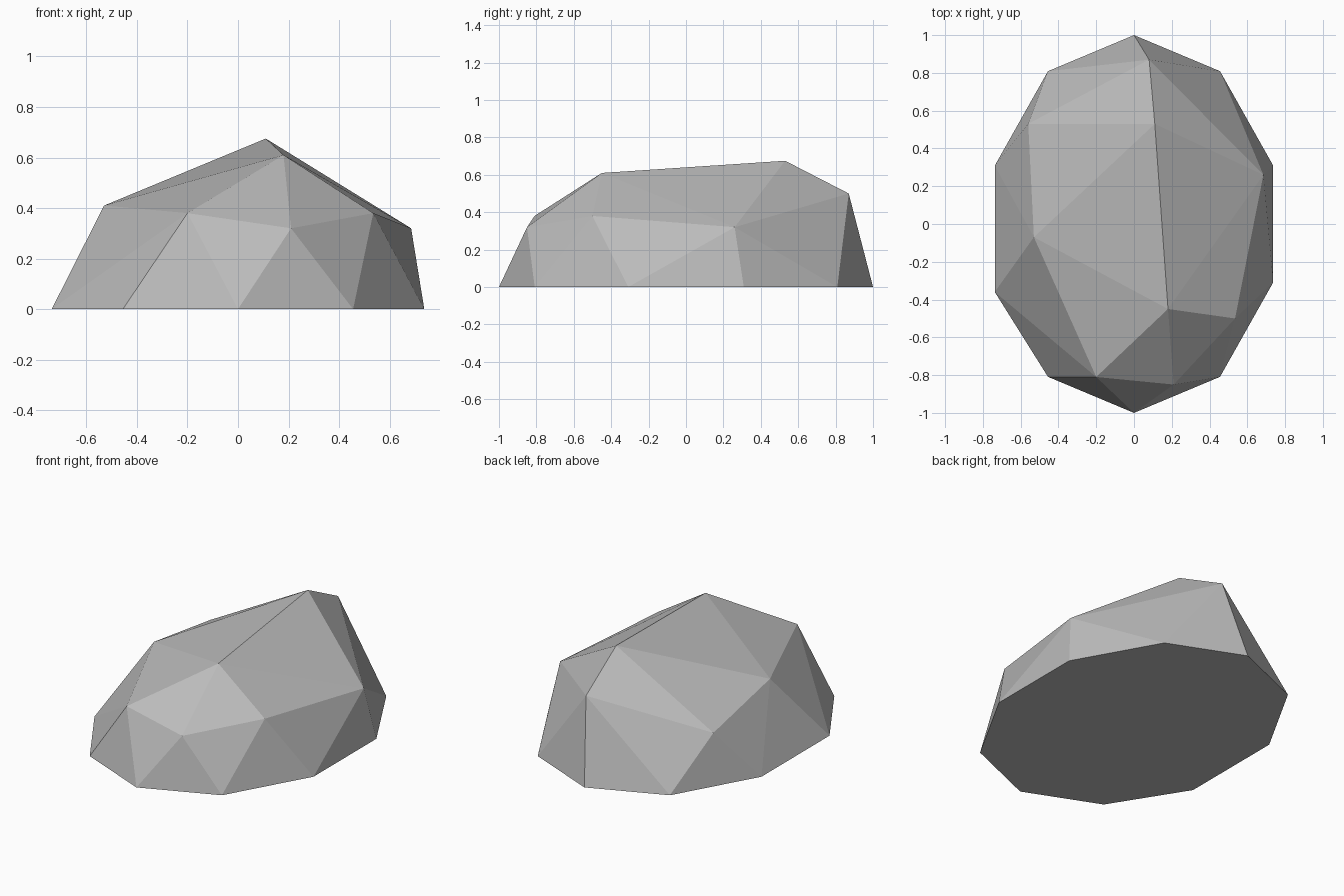
import bpy
import bmesh
from math import sin, cos, pi, radians

# Remove the default cube
cube = bpy.data.objects.get("Cube")
if cube:
    bpy.data.objects.remove(cube, do_unlink=True)

# Single stone colour
stone = bpy.data.materials.new("stone_grey")
stone.use_nodes = True
colour = (0.5, 0.5, 0.5, 1.0)
stone.diffuse_color = colour
shader = next(n for n in stone.node_tree.nodes if n.type == "BSDF_PRINCIPLED")
shader.inputs["Base Color"].default_value = colour
shader.inputs["Roughness"].default_value = 0.9

# Flat ten-sided oval footprint, with one corner pushed slightly forward
SIDES = 10
footprint = [[0.775 * sin(2 * pi * k / SIDES), cos(2 * pi * k / SIDES), 0.0]
             for k in range(SIDES)]
footprint[7 - 1][1] += 0.0
for corner in footprint:
    if corner[0] < -0.7 and corner[1] < 0:
        corner[1] = -0.36

# Chipped upper corners of the boulder
peaks = [
    (0.11, 0.53, 0.675),    # summit
    (0.18, -0.45, 0.61),    # front end of the ridge
    (0.08, 0.87, 0.50),     # back end of the ridge
    (-0.56, 0.53, 0.31),    # right shoulder, back
    (-0.53, -0.07, 0.41),   # right shoulder, middle
    (-0.20, -0.81, 0.38),   # front brow, right
    (0.21, -0.85, 0.32),    # front brow, left
    (0.535, -0.50, 0.38),   # left shoulder, front
    (0.685, 0.26, 0.32),    # left shoulder, back
]

# Wrap the corners in flat facets
bm = bmesh.new()
for point in footprint + peaks:
    bm.verts.new(point)
bmesh.ops.convex_hull(bm, input=bm.verts[:])

# Merge the underside into one face
bmesh.ops.dissolve_limit(bm, angle_limit=radians(0.2),
                         verts=bm.verts[:], edges=bm.edges[:])
bmesh.ops.recalc_face_normals(bm, faces=bm.faces[:])

mesh = bpy.data.meshes.new("boulder")
bm.to_mesh(mesh)
bm.free()
mesh.materials.append(stone)
boulder = bpy.data.objects.new("boulder", mesh)
bpy.context.collection.objects.link(boulder)
